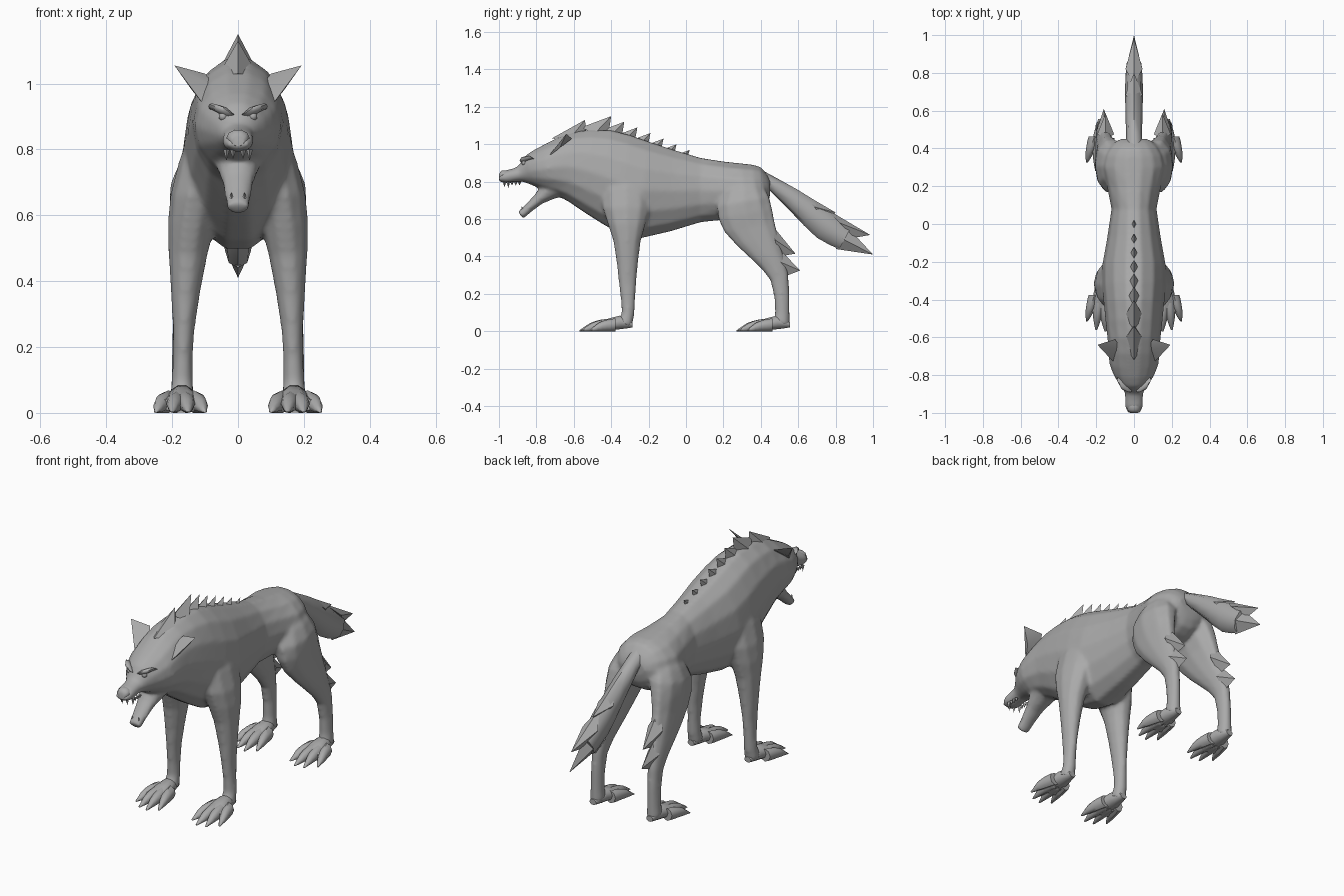
import bpy, bmesh, math
from mathutils import Vector

if "Cube" in bpy.data.objects:
    bpy.data.objects.remove(bpy.data.objects["Cube"], do_unlink=True)

grey = (.4, .4, .4, 1)
fur = bpy.data.materials.new("grey_fur")
fur.use_nodes = True
fur.diffuse_color = grey
fur.node_tree.nodes["Principled BSDF"].inputs["Base Color"].default_value = grey


def finish(name, bm, mirror=False, angle=50):
    """Turn a bmesh into a shaded object, mirrored across x if asked."""
    bmesh.ops.recalc_face_normals(bm, faces=bm.faces)
    mesh = bpy.data.meshes.new(name)
    bm.to_mesh(mesh)
    bm.free()
    mesh.materials.append(fur)
    obj = bpy.data.objects.new(name, mesh)
    bpy.context.collection.objects.link(obj)
    if mirror:
        obj.modifiers.new("mirror", 'MIRROR')
    bpy.ops.object.select_all(action='DESELECT')
    obj.select_set(True)
    bpy.context.view_layer.objects.active = obj
    bpy.ops.object.shade_smooth_by_angle(angle=math.radians(angle))
    return obj


def refine(sections):
    """Add a smoothly interpolated section between every two neighbours."""
    result = []
    last = len(sections) - 1
    for index in range(last):
        before = sections[max(index - 1, 0)]
        here = sections[index]
        following = sections[index + 1]
        after = sections[min(index + 2, last)]
        middle = [(9 * (p + q) - o - r) / 16
                  for o, p, q, r in zip(before, here, following, after)]
        result += [here, middle]
    return result + [sections[last]]


def skin(bm, sections, start_x=0, end_x=0, bend=1, sides=10):
    """Loft oval rings given by two opposite profile points (y, z, y, z) and a half width."""
    sections = refine(sections)
    rings = []
    for index, (y_a, z_a, y_b, z_b, width) in enumerate(sections):
        remaining = 1 - index / (len(sections) - 1)
        x = end_x + (start_x - end_x) * remaining ** bend
        first, second = Vector((x, y_a, z_a)), Vector((x, y_b, z_b))
        middle, half = (first + second) / 2, (first - second) / 2
        angles = [math.tau * side / sides for side in range(sides)]
        rings.append([bm.verts.new(middle + half * math.sin(angle)
                                   + Vector((width * math.cos(angle), 0, 0)))
                      for angle in angles])
    for ring, other in zip(rings, rings[1:]):
        for side in range(sides):
            along = (side + 1) % sides
            bm.faces.new((ring[side], ring[along], other[along], other[side]))
    bm.faces.new(rings[0])
    bm.faces.new(rings[-1])


def tuft(bm, front, back, tip, width, x=0, tip_x=None):
    """Sharp wedge on a diamond base, given by its side profile (y, z)."""
    middle = (Vector(front) + Vector(back)) / 2
    corners = [(x, *front), (x + width, *middle), (x, *back), (x - width, *middle)]
    base = [bm.verts.new(corner) for corner in corners]
    point = bm.verts.new((x if tip_x is None else tip_x, *tip))
    bm.faces.new(base)
    for corner, neighbour in zip(base, base[1:] + base[:1]):
        bm.faces.new((corner, neighbour, point))


# Muzzle, skull, neck and torso
bm = bmesh.new()
skin(bm, [
    (-1, .83, -1, .8, .035), (-.97, .86, -.95, .79, .05), (-.9, .88, -.88, .8, .05),
    (-.86, .94, -.8, .77, .09), (-.76, 1, -.73, .74, .13), (-.6, 1.07, -.63, .69, .14),
    (-.4, 1.08, -.45, .57, .16), (-.2, 1.02, -.25, .49, .17), (.08, .93, .08, .58, .12),
    (.3, .9, .3, .6, .17), (.4, .88, .42, .65, .13), (.45, .81, .45, .73, .07)], sides=14)

# Open lower jaw
skin(bm, [(-.74, .84, -.66, .72, .08), (-.81, .73, -.77, .68, .05),
          (-.9, .64, -.87, .6, .035)])

# Legs from shoulder or hip to ankle, swinging outwards
for side in (.17, -.17):
    skin(bm, [(-.45, .84, -.2, .86, .06), (-.45, .66, -.19, .66, .08),
              (-.39, .48, -.24, .48, .06), (-.36, .25, -.265, .25, .033),
              (-.345, .1, -.275, .09, .033), (-.37, .06, -.29, .02, .04)],
         start_x=side / 2, end_x=side, bend=3)
    skin(bm, [(.23, .8, .39, .81, .06), (.16, .67, .45, .72, .085), (.2, .53, .48, .58, .06),
              (.34, .39, .52, .42, .045), (.45, .27, .55, .3, .033), (.475, .1, .555, .1, .033),
              (.46, .06, .555, .02, .04)], start_x=side / 2, end_x=side, bend=3)
body = finish("body", bm)

# Fuse head, torso and legs into one soft skin
fuse = body.modifiers.new("fuse", 'REMESH')
fuse.mode = 'VOXEL'
fuse.voxel_size = .01
fuse.use_smooth_shade = True
soften = body.modifiers.new("soften", 'SMOOTH')
soften.iterations = 8

# Nose pad
bm = bmesh.new()
skin(bm, [(-1, .84, -1, .81, .02), (-.985, .86, -.98, .81, .035), (-.95, .86, -.95, .82, .03)])
finish("nose", bm)

# Upper teeth in a row behind the fang, incisors and a lower fang
bm = bmesh.new()
for index in range(4):
    y = -.95 + index * .02
    length = .01 if index else .025
    tuft(bm, (y - .01, .8), (y + .01, .8), (y, .79 - length), .01, x=.035)
tuft(bm, (-.98, .8), (-.96, .8), (-.97, .77), .01, x=.015)
tuft(bm, (-.88, .64), (-.86, .64), (-.88, .67), .01, x=.02)
finish("teeth", bm, mirror=True)

# Eyes under an angry brow
bm = bmesh.new()
bmesh.ops.create_icosphere(bm, subdivisions=2, radius=.014)
bmesh.ops.translate(bm, verts=bm.verts, vec=(.045, -.865, .9))
finish("eye", bm, mirror=True)
bm = bmesh.new()
skin(bm, [(-.89, .91, -.86, .89, .01), (-.88, .93, -.85, .91, .02),
          (-.84, .94, -.81, .92, .01)], start_x=.02, end_x=.08, sides=8)
finish("brow", bm, mirror=True)

# Ears
bm = bmesh.new()
tuft(bm, (-.61, 1.03), (-.74, .93), (-.64, 1.055), .04, x=.1, tip_x=.193)
finish("ear", bm, mirror=True)

# Crest along the back, shrinking towards the rear
bm = bmesh.new()
tuft(bm, (-.72, 1.03), (-.53, 1.02), (-.54, 1.13), .06)
for index in range(7):
    y = -.4 + index * .07
    z = 1.15 - index * .03
    size = 1 - index / 12
    tuft(bm, (y - .16 * size, z - .06 * size), (y - .02, z - .13 * size), (y, z), .05 * size)
finish("mane", bm, angle=30)

# Tail with pointed tufts
bm = bmesh.new()
skin(bm, [(.39, .87, .41, .79, .04), (.6, .755, .56, .64, .045), (.76, .65, .7, .5, .047),
          (.88, .55, .82, .44, .04)], sides=8)
tuft(bm, (.62, .74), (.75, .59), (.8, .635), .045)
tuft(bm, (.74, .66), (.9, .5), (.985, .515), .045)
tuft(bm, (.87, .55), (.8, .44), (1, .41), .04)
finish("tail", bm)

# Fur points behind the hocks
bm = bmesh.new()
tuft(bm, (.45, .58), (.5, .4), (.585, .415), .045, x=.15)
tuft(bm, (.49, .45), (.52, .29), (.61, .325), .035, x=.16)
finish("hock_fur", bm, mirror=True)

# Paws: a pad and four splayed, clawed toes
for name, heel in (("front_paw", -.285), ("rear_paw", .555)):
    bm = bmesh.new()
    skin(bm, [(heel, .05, heel, .02, .02), (heel - .07, .085, heel - .06, .01, .04),
              (heel - .18, .05, heel - .18, 0, .065)], start_x=.17, end_x=.17)
    for spread, reach in ((-.07, .25), (-.02, .285), (.03, .275), (.08, .23)):
        toe = []
        for step in (.4, .6, .8, 1):
            y = heel - reach * step
            height = .065 * (1 - step ** 4) + .005
            toe.append((y, height, y, 0, .003 + height * .4))
        skin(bm, toe, start_x=.17 + spread / 2, end_x=.17 + spread, sides=8)
    finish(name, bm, mirror=True)
